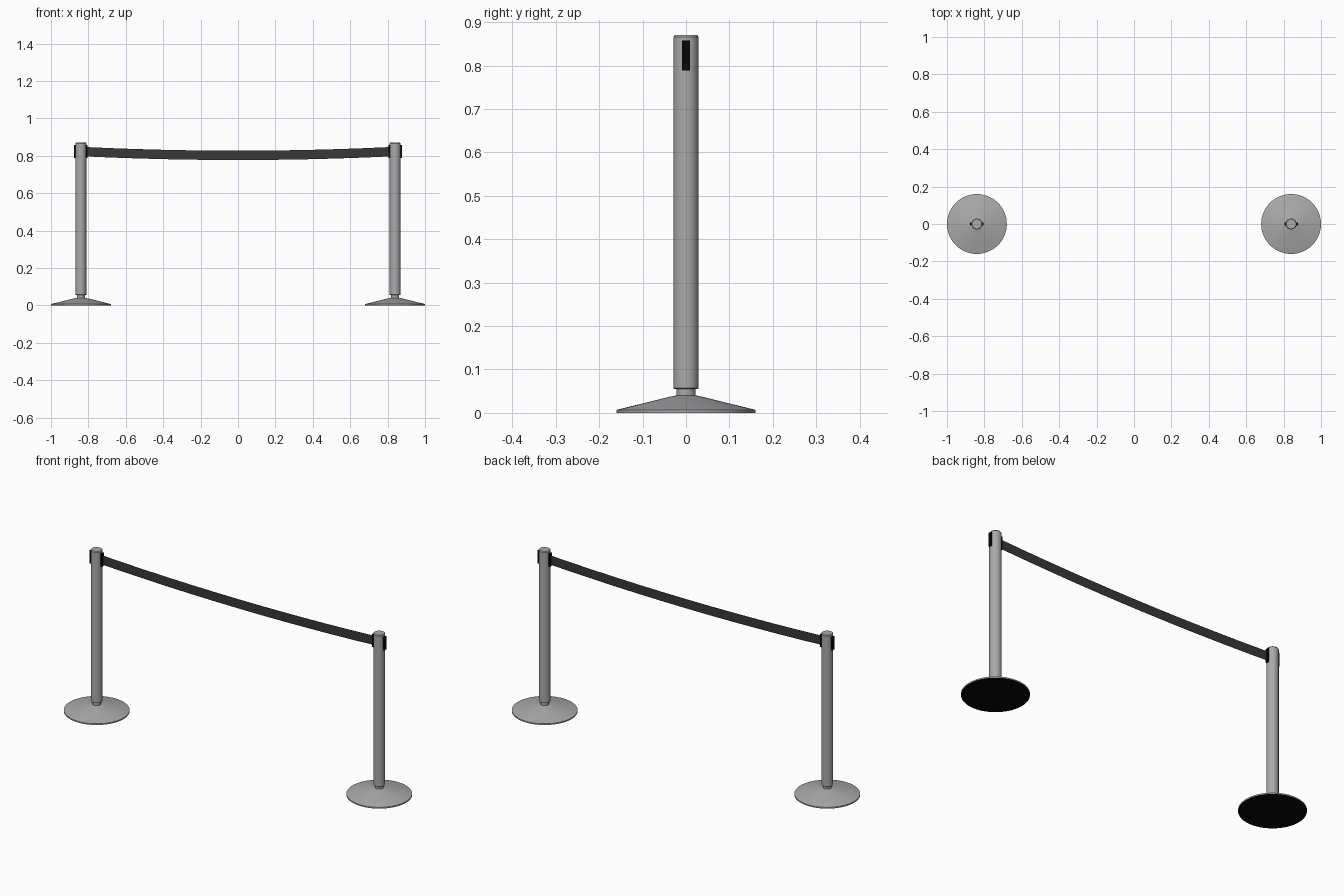
import bpy, bmesh, math

if "Cube" in bpy.data.objects:
    bpy.data.objects.remove(bpy.data.objects["Cube"])


def material(name, r, g, b):
    m = bpy.data.materials.new(name)
    m.diffuse_color = (r, g, b, 1)
    m.use_nodes = True
    m.node_tree.nodes["Principled BSDF"].inputs["Base Color"].default_value = m.diffuse_color
    return m


STEEL = material("brushed steel grey", 0.40, 0.40, 0.40)
BLACK = material("black rubber", 0.002, 0.002, 0.002)
BELT = material("dark grey webbing", 0.04, 0.04, 0.04)
POST_X = 0.84


def finish(name, bm, mats, loc=(0, 0, 0)):
    me = bpy.data.meshes.new(name)
    bm.to_mesh(me)
    bm.free()
    ob = bpy.data.objects.new(name, me)
    ob.location = loc
    for m in mats:
        me.materials.append(m)
    bpy.context.collection.objects.link(ob)
    return ob


def lathe(name, profile, x, mats, sides=48):
    """Revolve (radius, z) points around z; the ends are capped."""
    bm = bmesh.new()
    rings = [[bm.verts.new((r * math.cos(2 * math.pi * i / sides),
                            r * math.sin(2 * math.pi * i / sides), z))
              for i in range(sides)] for r, z in profile]
    for a, b in zip(rings, rings[1:]):
        for i in range(sides):
            j = (i + 1) % sides
            bm.faces.new((a[i], a[j], b[j], b[i]))
    bm.faces.new(rings[0][::-1])
    bm.faces.new(rings[-1])
    bm.normal_update()
    if len(mats) > 1:  # underside takes the second colour
        for f in bm.faces:
            f.material_index = 1 if f.normal.z < -0.9 else 0
    ob = finish(name, bm, mats, (x, 0, 0))
    bpy.ops.object.select_all(action='DESELECT')
    bpy.context.view_layer.objects.active = ob
    ob.select_set(True)
    bpy.ops.object.shade_smooth_by_angle(angle=math.radians(30))
    return ob


def box(name, centre, size, mat):
    bm = bmesh.new()
    bmesh.ops.create_cube(bm, size=1)
    bmesh.ops.scale(bm, vec=size, verts=bm.verts)
    return finish(name, bm, [mat], centre)


for label, s in (("left", -1), ("right", 1)):
    x = s * POST_X
    # weighted base with rubber underside
    lathe(label + "_base", [(0.16, 0), (0.16, 0.007), (0.03, 0.039), (0.022, 0.04)],
          x, [STEEL, BLACK], 64)
    # neck and upright
    lathe(label + "_neck", [(0.022, 0.038), (0.022, 0.058)], x, [STEEL])
    lathe(label + "_post", [(0.027, 0.055), (0.029, 0.057), (0.029, 0.866), (0.026, 0.87)],
          x, [STEEL])
    # belt clips on both sides of the post
    for side, d in (("inner", -s), ("outer", s)):
        box(f"{label}_{side}_clip", (x + d * 0.03, 0, 0.823), (0.012, 0.018, 0.07), BLACK)

# sagging belt: a thin vertical strip along a shallow curve
bm = bmesh.new()
half, steps = POST_X - 0.035, 12
prev = None
for i in range(steps + 1):
    t = 2 * i / steps - 1
    z = 0.802 + 0.019 * t * t
    pair = [bm.verts.new((half * t, 0, z + dz)) for dz in (-0.025, 0.025)]
    if prev:
        bm.faces.new((prev[0], pair[0], pair[1], prev[1]))
    prev = pair
finish("belt", bm, [BELT])
